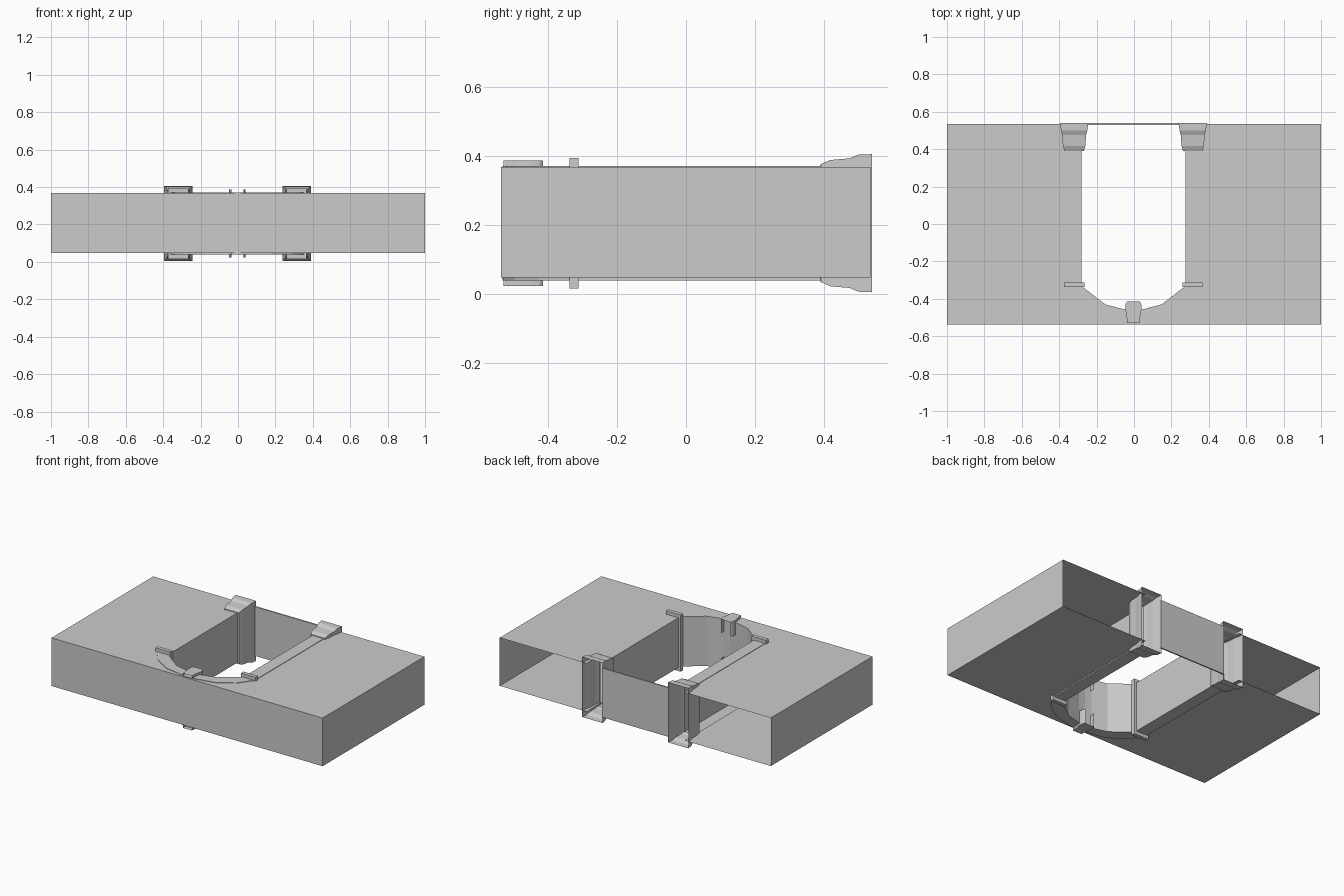
import bpy

if "Cube" in bpy.data.objects:
    bpy.data.objects.remove(bpy.data.objects["Cube"])

MID = 0.205      # mirror plane between the two wall faces
CX = -0.003      # doorway centre


def make(name, verts, faces):
    me = bpy.data.meshes.new(name)
    me.from_pydata(verts, [], faces)
    me.update()
    ob = bpy.data.objects.new(name, me)
    bpy.context.collection.objects.link(ob)
    return ob


def flip(z):
    return 2 * MID - z


def loft(name, rings, closed=True):
    """Skin a list of equal-length rings of 3D points."""
    n = len(rings[0])
    verts = [p for r in rings for p in r]
    faces = []
    for i in range(len(rings) - 1):
        for j in range(n if closed else n - 1):
            k = (j + 1) % n
            faces.append((i * n + j, i * n + k, (i + 1) * n + k, (i + 1) * n + j))
    return make(name, verts, faces)


def prism_y(name, profile, y0, y1):
    """Closed solid: an xz profile extruded along y."""
    ob = loft(name, [[(x, y, z) for x, z in profile] for y in (y0, y1)])
    verts = [tuple(v.co) for v in ob.data.vertices]
    faces = [tuple(p.vertices) for p in ob.data.polygons]
    n = len(profile)
    bpy.data.meshes.remove(ob.data)
    return make(name, verts, faces + [tuple(range(n)), tuple(range(2 * n - 1, n - 1, -1))])


# Half outline of the door surround: (outer x, outer y, inner x, inner y)
half = [(0.361, 0.42, 0.278, 0.42), (0.361, -0.332, 0.278, -0.332),
        (0.293, -0.427, 0.15, -0.43), (0.18, -0.497, 0.05, -0.456)]
outline = [(-a, b, -c, d) for a, b, c, d in half]
outline += [(0, -0.532, 0, -0.46)] + half[::-1]
outline = [(a + CX, b, c + CX, d) for a, b, c, d in outline]

# Wall block: two notched faces, front and two ends, open at the back
ZT, ZB = 0.368, 0.047
plan = [(1, 0.535), (1, -0.537), (-1, -0.537), (-1, 0.535), (CX - 0.361, 0.535)]
plan += [(a, b) for a, b, _, _ in outline] + [(CX + 0.361, 0.535)]
n = len(plan)
verts = [(x, y, z) for z in (ZT, ZB) for x, y in plan]
faces = [tuple(range(n))[::-1], tuple(range(n, 2 * n))]
faces += [(i, i + 1, n + i + 1, n + i) for i in range(3)]
make("wall_block", verts, faces)

# Door surround: face strips on both sides joined by the inner reveal
ZS = 0.371
rings = [[(a, b, ZT), (a, b, ZS), (c, d, ZS), (c, d, flip(ZS)), (a, b, flip(ZS)), (a, b, ZB)]
         for a, b, c, d in outline]
loft("door_surround", rings, closed=False)

# Column bases: flared open sleeves (y, half width, top z)
flare = [(0.39, 0.042, 0.371), (0.391, 0.052, 0.376), (0.418, 0.060, 0.388),
         (0.475, 0.064, 0.393), (0.50, 0.070, 0.404), (0.54, 0.076, 0.405)]
for side, tag in ((-1, "left"), (1, "right")):
    cx = CX + side * 0.317
    loft("base_" + tag, [[(cx - w, y, z), (cx + w, y, z), (cx + w, y, flip(z)), (cx - w, y, flip(z))]
                         for y, w, z in flare])
    # Impost band wrapped around the jamb at the spring of the arch
    o, i, t = 0.37, 0.262, 0.394
    wrap = [(o, 0.36), (o, t), (i, t), (i, flip(t)), (o, flip(t)), (o, 0.05),
            (0.285, 0.05), (0.285, 0.36)]
    prism_y("impost_" + tag, [(CX + side * x, z) for x, z in wrap], -0.338, -0.312)

# Keystones: channel-shaped caps on each face
key = [(-0.53, 0.033), (-0.49, 0.037), (-0.45, 0.044), (-0.425, 0.041), (-0.415, 0.034)]
for top, low, tag in ((0.387, 0.29, "upper"), (flip(0.387), flip(0.29), "lower")):
    loft("keystone_" + tag, [[(CX - w, y, low), (CX - w, y, top), (CX + w, y, top), (CX + w, y, low)]
                             for y, w in key], closed=False)

# Threshold slab between the bases
prism_y("threshold", [(-0.247, 0.042), (0.241, 0.042), (0.241, 0.37), (-0.247, 0.37)], 0.53, 0.539)
